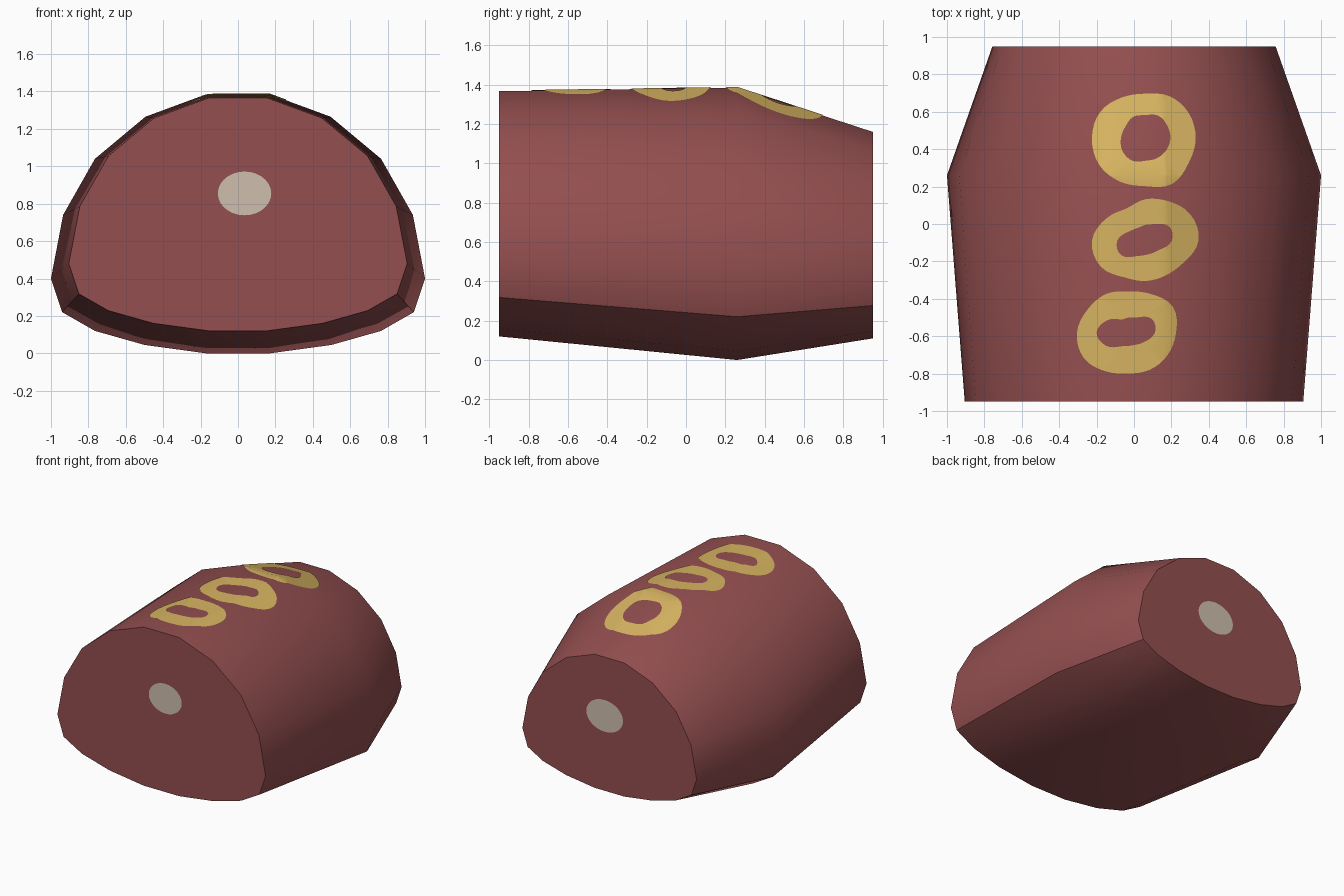
import bpy, bmesh, math
from mathutils import Vector
from mathutils.bvhtree import BVHTree

if "Cube" in bpy.data.objects:
    bpy.data.objects.remove(bpy.data.objects["Cube"])


def material(name, rgb):
    m = bpy.data.materials.new(name)
    m.diffuse_color = (*rgb, 1)
    m.use_nodes = True
    m.node_tree.nodes["Principled BSDF"].inputs["Base Color"].default_value = m.diffuse_color
    return m


MEAT = material("dark red", (0.296, 0.078, 0.080))
GLAZE = material("mustard yellow", (0.68, 0.456, 0.119))
BONE = material("pale bone", (0.624, 0.521, 0.423))


def add_object(name, bm, mat):
    mesh = bpy.data.meshes.new(name)
    bm.to_mesh(mesh)
    ob = bpy.data.objects.new(name, mesh)
    bpy.context.collection.objects.link(ob)
    mesh.materials.append(mat)
    return ob


def smooth(ob):
    bpy.ops.object.select_all(action='DESELECT')
    bpy.context.view_layer.objects.active = ob
    ob.select_set(True)
    bpy.ops.object.shade_smooth_by_angle(angle=math.radians(40))


# Loaf body: one half profile, mirrored, scaled at three stations
HALF = [(0.17, 0.0), (0.5, 0.045), (0.765, 0.12), (0.94, 0.22), (1.0, 0.40),
        (0.935, 0.74), (0.765, 1.04), (0.495, 1.265), (0.17, 1.385)]
PROFILE = HALF + [(-x, z) for x, z in reversed(HALF)]
STATIONS = [(-0.95, 0.905, 0.9, 0.12), (0.26, 1, 1, 0), (0.95, 0.757, 0.758, 0.11)]

body = bmesh.new()
rings = [[body.verts.new((x * sx, y, z * sz + lift)) for x, z in PROFILE]
         for y, sx, sz, lift in STATIONS]
n = len(PROFILE)
for a, b in zip(rings, rings[1:]):
    for i in range(n):
        j = (i + 1) % n
        body.faces.new((a[i], a[j], b[j], b[i]))
body.faces.new(rings[0])
body.faces.new(rings[-1])
bmesh.ops.recalc_face_normals(body, faces=body.faces)
tree = BVHTree.FromBMesh(body)
smooth(add_object("loaf_body", body, MEAT))


# Hand-drawn loop from twelve radii, smoothly interpolated
def loop(cx, cy, radii, sub=4):
    pts, k = [], len(radii)
    for i in range(k):
        p0, p1, p2, p3 = (radii[(i + d) % k] / 1000 for d in (-1, 0, 1, 2))
        for s in range(sub):
            t = s / sub
            r = 0.5 * (2 * p1 + (p2 - p0) * t + (2 * p0 - 5 * p1 + 4 * p2 - p3) * t * t
                       + (3 * p1 - p0 - 3 * p2 + p3) * t ** 3)
            ang = math.tau * (i + t) / k
            pts.append((cx + r * math.cos(ang), cy + r * math.sin(ang)))
    return pts


# Yellow rings draped on top: cut along the body creases, then dropped onto it
def glaze_ring(name, centre, outer, inner):
    bm = bmesh.new()
    o = [bm.verts.new((*p, 0)) for p in loop(*centre, outer)]
    c = [bm.verts.new((*p, 0)) for p in loop(*centre, inner)]
    for i in range(len(o)):
        j = (i + 1) % len(o)
        bm.faces.new((c[i], o[i], o[j], c[j]))
    creases = [((0, 0.26, 0), (0, 1, 0))]
    for (y0, s0, _, _), (y1, s1, _, _) in zip(STATIONS, STATIONS[1:]):
        for side in (-0.17, 0.17):
            d = Vector((side * (s1 - s0), y1 - y0, 0))
            creases.append(((side * s0, y0, 0), (d.y, -d.x, 0)))
    for co, no in creases:
        bmesh.ops.bisect_plane(bm, geom=bm.verts[:] + bm.edges[:] + bm.faces[:],
                               plane_co=co, plane_no=no)
    for v in bm.verts:
        hit = tree.ray_cast(Vector((v.co.x, v.co.y, 3)), Vector((0, 0, -1)))[0]
        v.co.z = hit.z + 0.004
    smooth(add_object(name, bm, GLAZE))


glaze_ring("back_glaze_ring", (0.06, 0.46),
           [270, 268, 258, 237, 250, 278, 285, 285, 270, 258, 285, 268],
           [135, 135, 138, 122, 130, 122, 130, 140, 140, 122, 125, 130])
glaze_ring("middle_glaze_ring", (0.06, -0.09),
           [285, 280, 245, 222, 200, 240, 285, 275, 225, 215, 215, 235],
           [142, 150, 103, 85, 80, 100, 150, 150, 95, 76, 76, 92])
glaze_ring("front_glaze_ring", (-0.03, -0.58),
           [255, 275, 238, 220, 238, 250, 275, 275, 240, 220, 230, 242],
           [142, 145, 93, 80, 80, 130, 170, 140, 86, 72, 76, 100])


# Bone ovals on the two cut ends
def bone_end(name, cx, y, cz, rx, rz):
    bm = bmesh.new()
    pts = []
    for i in range(28):
        a = math.tau * i / 28
        pts.append(bm.verts.new((cx + rx * math.cos(a), y, cz + rz * math.sin(a))))
    bm.faces.new(pts if y < 0 else pts[::-1])
    add_object(name, bm, BONE)


bone_end("front_bone", 0.035, -0.953, 0.855, 0.143, 0.117)
bone_end("back_bone", 0.04, 0.953, 0.70, 0.16, 0.125)
